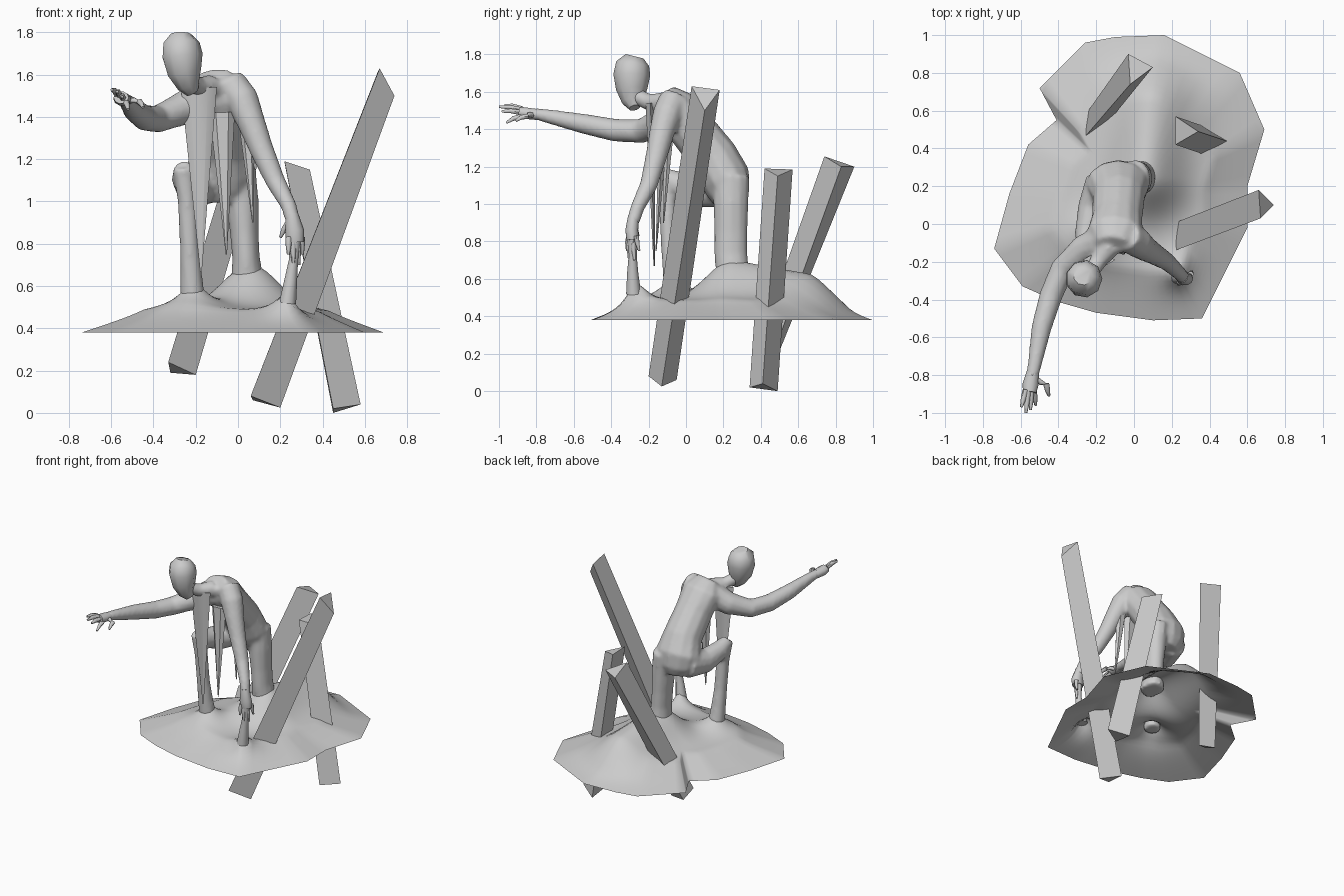
import bpy, bmesh, math
from mathutils import Vector

cube = bpy.data.objects.get("Cube")
if cube:
    bpy.data.objects.remove(cube, do_unlink=True)

grey = bpy.data.materials.new("clay grey")
grey.use_nodes = True
grey.diffuse_color = (0.6, 0.6, 0.6, 1)
grey.node_tree.nodes["Principled BSDF"].inputs["Base Color"].default_value = (0.6, 0.6, 0.6, 1)


def finish(name, bm, angle=None, recalc=True):
    """Turn a bmesh into a named object, smooth up to the given angle."""
    if recalc:
        bmesh.ops.recalc_face_normals(bm, faces=bm.faces)
    mesh = bpy.data.meshes.new(name)
    bm.to_mesh(mesh)
    bm.free()
    mesh.materials.append(grey)
    obj = bpy.data.objects.new(name, mesh)
    bpy.context.collection.objects.link(obj)
    if angle:
        bpy.ops.object.select_all(action='DESELECT')
        obj.select_set(True)
        bpy.context.view_layer.objects.active = obj
        bpy.ops.object.shade_smooth_by_angle(angle=math.radians(angle))
    return obj


def tube(bm, stations, sides=12):
    """Closed tube through stations (x, y, z, half width, half depth)."""
    pts = [Vector(s[:3]) for s in stations]
    rings = []
    for i, s in enumerate(stations):
        along = (pts[min(i + 1, len(pts) - 1)] - pts[max(i - 1, 0)]).normalized()
        wide = Vector((1, 0, 0))
        wide = (wide - along * wide.dot(along)).normalized()
        deep = along.cross(wide)
        ring = []
        for k in range(sides):
            a = math.tau * k / sides
            ring.append(bm.verts.new(pts[i] + wide * s[3] * math.cos(a) + deep * s[-1] * math.sin(a)))
        rings.append(ring)
    for lo, hi in zip(rings, rings[1:]):
        for k in range(sides):
            n = (k + 1) % sides
            bm.faces.new((lo[k], lo[n], hi[n], hi[k]))
    bm.faces.new(rings[0][::-1])
    bm.faces.new(rings[-1])


# Body: overlapping limbs fused into one skin
torso = [(-.08, .23, 1.0, .10, .08), (-.08, .225, 1.06, .15, .115), (-.085, .21, 1.14, .17, .135),
         (-.08, .15, 1.25, .14, .13), (-.09, .03, 1.40, .135, .125), (-.10, -.05, 1.52, .15, .11),
         (-.11, -.11, 1.59, .09, .06)]
neck = [(-.13, -.12, 1.54, .06), (-.19, -.20, 1.545, .045), (-.24, -.27, 1.58, .045)]
left_leg = [(.005, .24, 1.15, .08, .10), (.02, .24, 1.0, .078, .095), (.03, .24, .85, .068, .09),
            (.038, .24, .73, .066, .09), (.045, .25, .62, .08, .09)]
right_thigh = [(-.16, .22, 1.09, .10, .11), (-.22, .08, 1.07, .08, .088),
               (-.25, -.06, 1.11, .065, .07), (-.26, -.13, 1.15, .045, .05)]
right_shin = [(-.26, -.11, 1.16, .05), (-.24, -.10, 1.0, .046), (-.23, -.09, .8, .046),
              (-.222, -.075, .66, .052), (-.215, -.06, .54, .06)]
right_arm = [(-.17, -.09, 1.49, .09), (-.27, -.14, 1.435, .08), (-.38, -.24, 1.39, .066),
             (-.44, -.38, 1.395, .062), (-.49, -.55, 1.43, .054), (-.525, -.74, 1.47, .038),
             (-.54, -.81, 1.485, .034, .03)]
left_arm = [(-.04, -.065, 1.565, .078), (.02, -.10, 1.48, .08), (.06, -.13, 1.38, .068),
            (.11, -.16, 1.25, .058), (.175, -.20, 1.10, .048), (.24, -.26, .98, .038),
            (.262, -.285, .90, .036)]
bm = bmesh.new()
for limb in (torso, neck, left_leg, right_thigh, right_shin, right_arm, left_arm):
    tube(bm, limb)
body = finish("body", bm)
skin = body.modifiers.new("fuse", 'REMESH')
skin.mode = 'VOXEL'
skin.voxel_size = 0.012
skin.use_smooth_shade = True
soft = body.modifiers.new("soften", 'SMOOTH')
soft.factor = 0.5
soft.iterations = 8

# Head: angular egg with a narrow chin
bm = bmesh.new()
tube(bm, [(-.215, -.275, 1.515, .03), (-.235, -.285, 1.55, .055, .06), (-.255, -.29, 1.61, .082, .085),
          (-.265, -.29, 1.69, .098, .10), (-.27, -.285, 1.75, .088, .09), (-.27, -.275, 1.79, .05)], 9)
finish("head", bm, 50)


def hand(name, palm, fingers):
    """Palm plus bent, tapering fingers given as (root, tip) pairs."""
    bm = bmesh.new()
    tube(bm, palm, 10)
    for root, tip in fingers:
        a, b = Vector(root), Vector(tip)
        mid = a.lerp(b, .5) + Vector((0, -.004, .006))
        tube(bm, [(*a, .016), (*mid, .014), (*b, .007)], 6)
    finish(name, bm, 60)


# Reaching hand: fingers fan out forwards
hand("right_hand",
     [(-.53, -.76, 1.475, .03), (-.548, -.85, 1.485, .042, .032), (-.553, -.89, 1.492, .036, .03)],
     [((-.575, -.88, 1.51), (-.597, -.97, 1.528)), ((-.562, -.885, 1.505), (-.572, -1.0, 1.52)),
      ((-.545, -.885, 1.49), (-.548, -.985, 1.495)), ((-.53, -.875, 1.47), (-.52, -.96, 1.435)),
      ((-.52, -.82, 1.475), (-.465, -.85, 1.47)), ((-.465, -.845, 1.47), (-.45, -.91, 1.445))])
# Lowered hand: fingers hang down
hand("left_hand",
     [(.255, -.28, .94, .03), (.268, -.29, .86, .045, .036), (.27, -.285, .81, .042, .034)],
     [((.24, -.305, .83), (.238, -.315, .75)), ((.26, -.30, .82), (.262, -.305, .71)),
      ((.28, -.28, .82), (.288, -.275, .70)), ((.30, -.265, .83), (.305, -.25, .75)),
      ((.24, -.275, .9), (.2, -.255, .83))])

# Strand pulled up from the ground to the lowered hand
bm = bmesh.new()
tube(bm, [(.27, -.285, .84, .03), (.262, -.285, .72, .022), (.25, -.285, .63, .03),
          (.235, -.28, .52, .04)])
finish("hand_strand", bm, 60)

# Drips hanging from the neck and chest
for name, top, tip in (("neck_drip", (-.185, -.19, 1.54, .085, .03), (-.175, -.17, .67, .004)),
                       ("chest_drip", (-.075, -.12, 1.42, .06, .03), (-.055, -.16, .75, .003)),
                       ("side_drip", (.04, -.09, 1.40, .04, .03), (.07, -.12, .9, .003))):
    bm = bmesh.new()
    tube(bm, [top, tip], 6)
    finish(name, bm, 40)

# Ground: ragged sheet drawn up into mounds under the limbs
outline = [(-.74, -.13), (-.66, .16), (-.56, .42), (-.41, .55), (-.5, .72), (-.26, .96), (-.1, .99),
           (.16, 1), (.56, .8), (.69, .5), (.6, .2), (.6, -.02), (.36, -.5), (.1, -.51),
           (-.2, -.47), (-.41, -.41), (-.59, -.33)]
RIDGE_A, RIDGE_B = Vector((.06, .25)), Vector((.1, .64))
peaks = [(Vector((-.21, -.06)), .17, .09), (Vector((.235, -.28)), .16, .06)]


def height(p, t):
    rim = min(1, 2.5 * (1 - t))
    along = (p - RIDGE_A).dot(RIDGE_B - RIDGE_A) / (RIDGE_B - RIDGE_A).length_squared
    along = max(0, min(1, along))
    d = (p - RIDGE_A.lerp(RIDGE_B, along)).length
    z = .38 + .1 * rim + (.22 - .07 * along) * math.exp(-(d / .19) ** 2) * min(1, 2 * rim)
    for peak, amp, spread in peaks:
        z += amp * math.exp(-(p - peak).length / spread) * rim
    return z


STEPS, RINGS = 5, 26
edge = []
for a, b in zip(outline, outline[1:] + outline[:1]):
    edge += [Vector(a).lerp(Vector(b), k / STEPS) for k in range(STEPS)]
centre = Vector((.02, .15))
bm = bmesh.new()
rings = []
for r in range(1, RINGS + 1):
    t = r / RINGS
    flat = [centre.lerp(e, t) for e in edge]
    rings.append([bm.verts.new((p.x, p.y, height(p, t))) for p in flat])
hub = bm.verts.new((*centre, height(centre, 0)))
for k in range(len(edge)):
    n = k - 1
    bm.faces.new((hub, rings[0][n], rings[0][k]))
    for inner, outer in zip(rings, rings[1:]):
        bm.faces.new((inner[n], outer[n], outer[k], inner[k]))
finish("ground", bm, 75, recalc=False)


def beam(name, bottom, top):
    """Three-sided slanted beam."""
    bm = bmesh.new()
    lo = [bm.verts.new(p) for p in bottom]
    hi = [bm.verts.new(p) for p in top]
    for k in range(3):
        n = (k + 1) % 3
        bm.faces.new((lo[k], lo[n], hi[n], hi[k]))
    bm.faces.new(lo)
    bm.faces.new(hi)
    finish(name, bm)


# Beams piercing the ground
beam("tall_beam", [(.06, -.20, .08), (.07, -.05, .06), (.20, -.13, .025)],
     [(.67, .03, 1.63), (.66, .18, 1.61), (.74, .10, 1.50)])
beam("side_beam", [(.45, .34, .02), (.45, .49, 0), (.58, .41, .04)],
     [(.22, .42, 1.19), (.22, .57, 1.185), (.34, .49, 1.15)])
beam("back_beam", [(-.32, .49, .19), (-.20, .46, .18), (-.33, .38, .24)],
     [(-.03, .90, 1.20), (.10, .83, 1.20), (-.02, .74, 1.255)])
